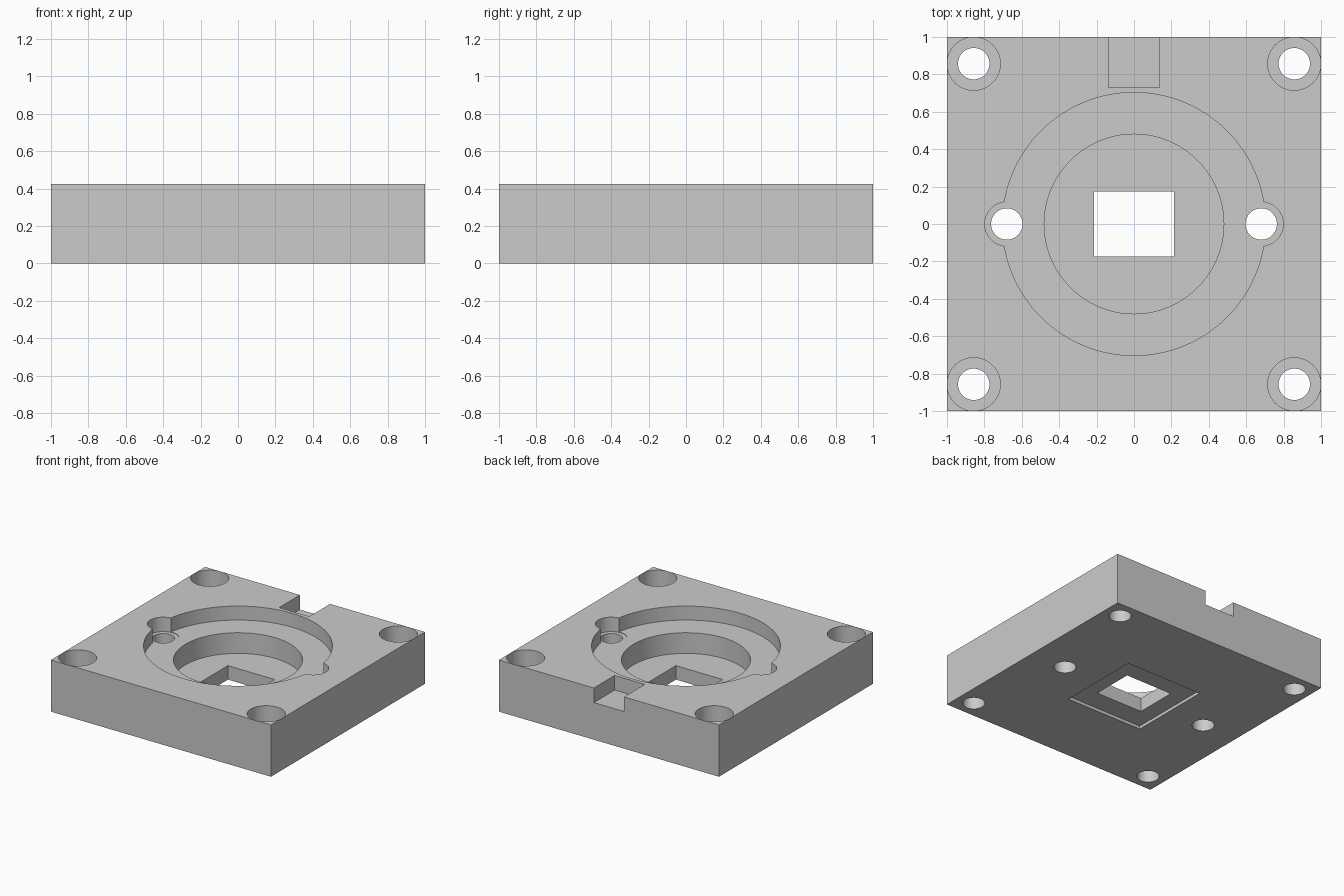
import bpy, math

if "Cube" in bpy.data.objects:
    bpy.data.objects.remove(bpy.data.objects["Cube"], do_unlink=True)

H = 0.425            # plate thickness
RECESS = 0.115       # depth of the wide round recess
BORE = 0.285         # depth of the inner round bore
EAR = 0.119          # depth of the side screw seats
CORNER = 0.20        # depth of the corner screw seats
OVER = 0.1           # overshoot of cutters past the surface

grey = bpy.data.materials.new("plain_grey")
grey.use_nodes = True
colour = (0.6, 0.6, 0.6, 1)
grey.diffuse_color = colour
grey.node_tree.nodes["Principled BSDF"].inputs["Base Color"].default_value = colour


def box(name, x0, x1, y0, y1, z0, z1):
    bpy.ops.mesh.primitive_cube_add(size=1, location=((x0 + x1) / 2, (y0 + y1) / 2, (z0 + z1) / 2))
    ob = bpy.context.object
    ob.name = name
    ob.scale = (x1 - x0, y1 - y0, z1 - z0)
    bpy.ops.object.transform_apply(location=True, rotation=True, scale=True)
    return ob


def drum(name, x, y, r, z0, z1, sides=64):
    bpy.ops.mesh.primitive_cylinder_add(vertices=sides, radius=r, depth=z1 - z0,
                                        location=(x, y, (z0 + z1) / 2))
    bpy.context.object.name = name
    return bpy.context.object


plate = box("mounting_plate", -1, 1, -1, 1, 0, H)
plate.data.materials.append(grey)


def cut(cutter):
    mod = plate.modifiers.new("cut", "BOOLEAN")
    mod.operation = "DIFFERENCE"
    mod.solver = "EXACT"
    mod.object = cutter
    bpy.context.view_layer.objects.active = plate
    bpy.ops.object.modifier_apply(modifier=mod.name)
    bpy.data.objects.remove(cutter, do_unlink=True)


# stepped round recess, window and shallow square pocket underneath
cut(drum("recess_cutter", 0, 0, 0.703, H - RECESS, H + OVER, 128))
cut(drum("bore_cutter", 0, 0, 0.48, H - BORE, H + OVER, 96))
cut(box("window_cutter", -0.214, 0.214, -0.174, 0.174, -OVER, H))
cut(box("pocket_cutter", -0.35, 0.35, -0.35, 0.35, -OVER, 0.025))

# slot in the back edge
cut(box("slot_cutter", -0.137, 0.137, 0.73, 1 + OVER, H - 0.12, H + OVER))

# side screw holes beside the recess
for sx in (-1, 1):
    cut(drum("side_seat_cutter", sx * 0.68, 0, 0.118, H - EAR, H + OVER))
    cut(drum("side_hole_cutter", sx * 0.68, 0, 0.084, -OVER, H + OVER))

# corner screw holes with wide seats
for sx in (-1, 1):
    for sy in (-1, 1):
        cut(drum("corner_seat_cutter", sx * 0.857, sy * 0.857, 0.142, H - CORNER, H + OVER))
        cut(drum("corner_hole_cutter", sx * 0.857, sy * 0.857, 0.084, -OVER, H + OVER))

# smooth bore walls with crisp rims
bpy.ops.object.select_all(action="DESELECT")
plate.select_set(True)
bpy.context.view_layer.objects.active = plate
bpy.ops.object.shade_smooth_by_angle(angle=math.radians(30))
